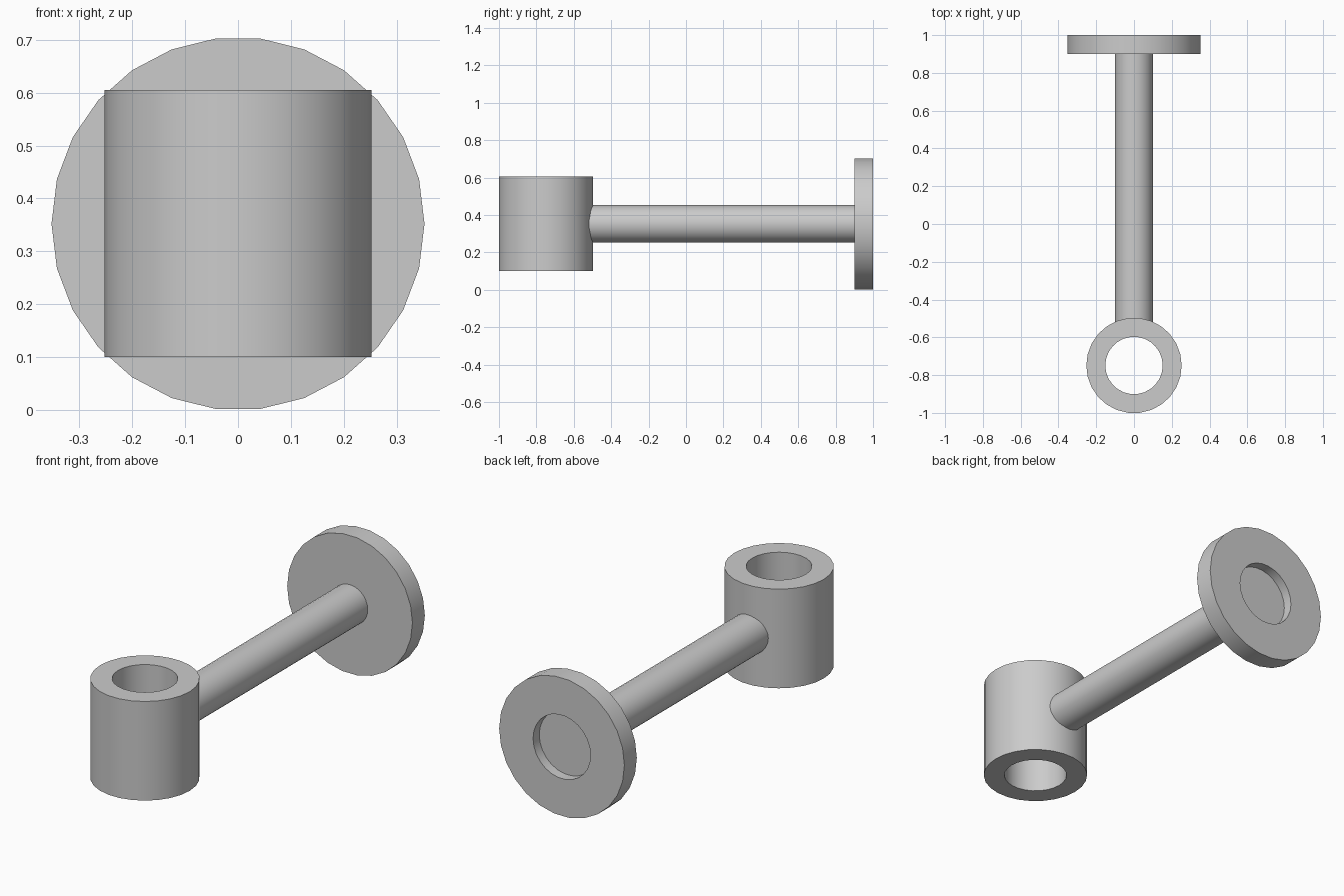
import bpy
import bmesh
from math import radians, cos, sin, tau
from mathutils import Matrix, Vector

SIDES = 26
MID_Z = 0.352

cube = bpy.data.objects.get("Cube")
if cube:
    bpy.data.objects.remove(cube, do_unlink=True)

grey = bpy.data.materials.new("plain grey")
grey.use_nodes = True
grey.diffuse_color = (0.6, 0.6, 0.6, 1)
grey.node_tree.nodes["Principled BSDF"].inputs["Base Color"].default_value = (0.6, 0.6, 0.6, 1)


def lathe(name, profile, matrix, closed=False):
    """Turn (radius, height) points around an axis; open profiles get flat end discs."""
    bm = bmesh.new()
    rings = [[bm.verts.new((r * cos(tau * i / SIDES), r * sin(tau * i / SIDES), h))
              for i in range(SIDES)] for r, h in profile]
    pairs = list(zip(rings, rings[1:]))
    if closed:
        pairs.append((rings[-1], rings[0]))
    else:
        bm.faces.new(rings[0])
        bm.faces.new(rings[-1])
    for a, b in pairs:
        for i in range(SIDES):
            j = (i + 1) % SIDES
            bm.faces.new((a[i], a[j], b[j], b[i]))
    bmesh.ops.recalc_face_normals(bm, faces=bm.faces)
    mesh = bpy.data.meshes.new(name)
    bm.to_mesh(mesh)
    bm.free()
    mesh.materials.append(grey)
    obj = bpy.data.objects.new(name, mesh)
    obj.matrix_world = matrix
    bpy.context.collection.objects.link(obj)
    bpy.ops.object.select_all(action="DESELECT")
    obj.select_set(True)
    bpy.context.view_layer.objects.active = obj
    bpy.ops.object.shade_smooth_by_angle(angle=radians(30))
    return obj


# Lathe axis laid along +y for the rod and plate
along_y = Matrix.Translation(Vector((0, 0, MID_Z))) @ Matrix.Rotation(radians(-90), 4, "X")

# Upright socket with a bore right through it
lathe("socket_tube",
      [(0.2525, 0.10), (0.2525, 0.605), (0.152, 0.605), (0.152, 0.10)],
      Matrix.Translation(Vector((0, -0.749, 0))), closed=True)

# Rod from the socket wall to the plate
lathe("connecting_rod", [(0.101, -0.56), (0.101, 0.91)], along_y)

# Round plate with a shallow recess in its back
lathe("end_plate",
      [(0.353, 0.90), (0.353, 1.0), (0.162, 1.0), (0.162, 0.95)], along_y)
